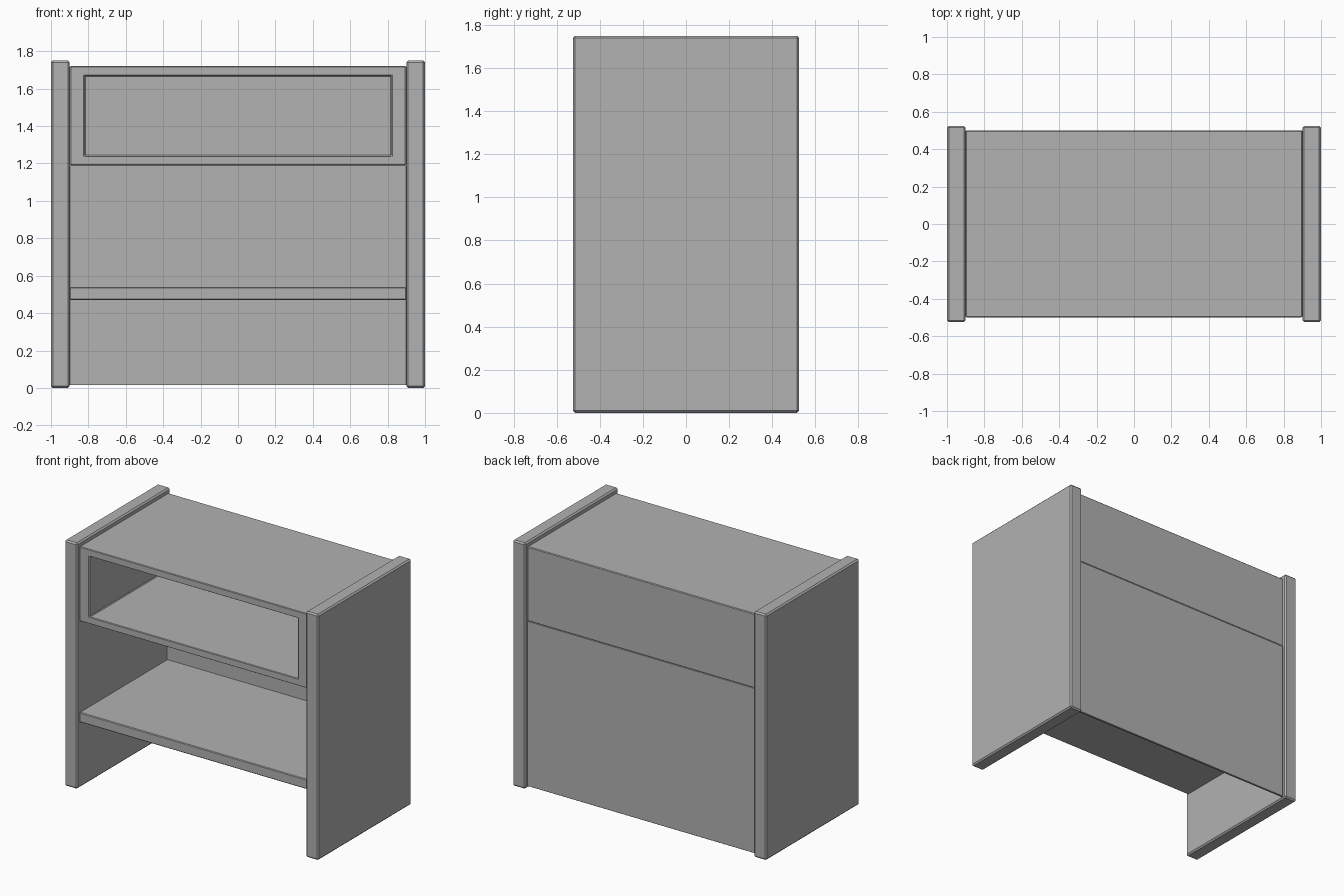
import bpy
import bmesh
from mathutils import Vector

cube = bpy.data.objects.get("Cube")
if cube:
    bpy.data.objects.remove(cube, do_unlink=True)

# Single plain grey finish
grey = bpy.data.materials.new("plain_grey")
grey.use_nodes = True
color = (0.445, 0.445, 0.445, 1)
grey.diffuse_color = color
grey.node_tree.nodes["Principled BSDF"].inputs["Base Color"].default_value = color


def board(name, low, high, bevel, opening=None):
    """Box between two corners; opening = (half width, z low, z high, back y)."""
    low, high = Vector(low), Vector(high)
    bm = bmesh.new()
    bmesh.ops.create_cube(bm, size=1)
    for v in bm.verts:
        v.co = (low + high) / 2 + v.co * (high - low)

    if opening:
        half_width, z_low, z_high, back_y = opening
        middle = (low.z + high.z) / 2
        face = min(bm.faces, key=lambda f: f.calc_center_median().y)
        # First extrusion makes the rim, second one the recess
        for y in (low.y, back_y):
            face = bmesh.ops.extrude_discrete_faces(bm, faces=[face])["faces"][0]
            for v in face.verts:
                v.co = (half_width if v.co.x > 0 else -half_width, y,
                        z_high if v.co.z > middle else z_low)
        bmesh.ops.recalc_face_normals(bm, faces=bm.faces)

    mesh = bpy.data.meshes.new(name)
    bm.to_mesh(mesh)
    bm.free()
    mesh.materials.append(grey)
    obj = bpy.data.objects.new(name, mesh)
    bpy.context.collection.objects.link(obj)
    if bevel:
        mod = obj.modifiers.new("soft_edges", "BEVEL")
        mod.width = bevel
        mod.segments = 1
    return obj


# Upright side panels
for side, x in (("right", -0.95), ("left", 0.95)):
    board(side + "_side_panel", (x - 0.05, -0.525, 0), (x + 0.05, 0.525, 1.75), 0.01)

# Upper compartment, open at the front
board("upper_compartment", (-0.9, -0.5, 1.19), (0.9, 0.5, 1.72), 0.005,
      opening=(0.82, 1.24, 1.67, 0.46))

# Lower shelf and thin back panel
board("lower_shelf", (-0.9, -0.5, 0.47), (0.9, 0.49, 0.54), 0.005)
board("back_panel", (-0.9, 0.485, 0.015), (0.9, 0.5, 1.19), 0.002)
